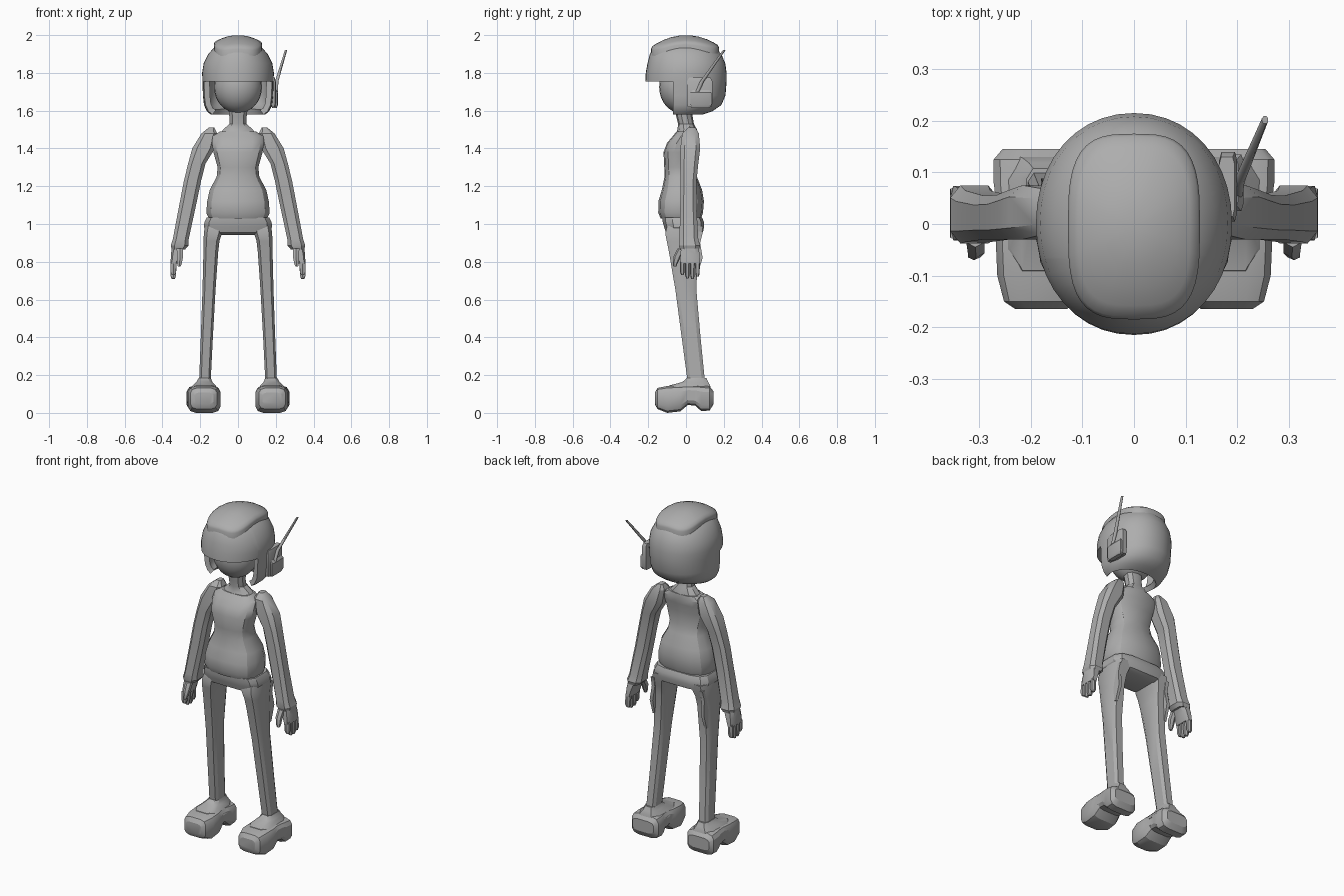
import bpy, bmesh, math
from mathutils import Matrix

grey = bpy.data.materials.new("plain grey")
grey.diffuse_color = (0.42, 0.42, 0.42, 1)


def ring_points(n, p, phase):
    """Unit superellipse, scaled to touch its bounding square."""
    pts = []
    for i in range(n):
        a = 2 * math.pi * (i + phase) / n
        pts.append([math.copysign(abs(f) ** (2 / p), f) if abs(f) > 1e-6 else 0
                    for f in (math.cos(a), math.sin(a))])
    mx, my = max(q[0] for q in pts), max(q[1] for q in pts)
    return [(u / mx, v / my) for u, v in pts]


def loft_bm(rows, n=8, p=3, phase=0.5, axis="Z", caps=(True, True), bm=None):
    """Rows are (position, a0, a1, b0, b1); a = x, b = y (axis Z) or z (axis Y)."""
    bm = bm or bmesh.new()
    unit, rings = ring_points(n, p, phase), []
    for t, a0, a1, b0, b1 in rows:
        ring = []
        for u, v in unit:
            a, b = (a0 + a1 + u * (a1 - a0)) / 2, (b0 + b1 + v * (b1 - b0)) / 2
            ring.append(bm.verts.new((a, b, t) if axis == "Z" else (a, t, b)))
        rings.append(ring)
    for r, s in zip(rings, rings[1:]):
        for i in range(n):
            j = (i + 1) % n
            bm.faces.new((r[i], r[j], s[j], s[i]))
    if caps[0]:
        bm.faces.new(rings[0][::-1])
    if caps[1]:
        bm.faces.new(rings[-1])
    return bm


def finish(bm, name, angle=30, mirror=False, thickness=0):
    """Make the object, bake its modifiers and mark sharp edges by angle."""
    bmesh.ops.recalc_face_normals(bm, faces=bm.faces[:])
    mesh = bpy.data.meshes.new(name)
    bm.to_mesh(mesh)
    bm.free()
    ob = bpy.data.objects.new(name, mesh)
    bpy.context.scene.collection.objects.link(ob)
    if thickness:
        m = ob.modifiers.new("shell", "SOLIDIFY")
        m.thickness, m.offset = thickness, -1
    if mirror:
        ob.modifiers.new("mirror", "MIRROR")
    deps = bpy.context.evaluated_depsgraph_get()
    baked = bpy.data.meshes.new_from_object(ob.evaluated_get(deps))
    ob.modifiers.clear()
    ob.data = baked
    bm = bmesh.new()
    bm.from_mesh(baked)
    for f in bm.faces:
        f.smooth = True
    for e in bm.edges:
        e.smooth = len(e.link_faces) == 2 and e.calc_face_angle(0) < math.radians(angle)
    bm.to_mesh(baked)
    bm.free()
    baked.materials.clear()
    baked.materials.append(grey)
    return ob


def sym(rows):
    """Rows (z, half width, y0, y1) centred on x = 0."""
    return [(z, -w, w, y0, y1) for z, w, y0, y1 in rows]


# Helmet shell with the face opening cut away
helmet = loft_bm(sym([
    (1.58, .145, -.14, .09), (1.597, .165, -.17, .14), (1.63, .18, -.2, .187),
    (1.68, .186, -.212, .209), (1.755, .188, -.215, .215), (1.80, .19, -.213, .215),
    (1.85, .182, -.204, .208), (1.90, .157, -.191, .187), (1.935, .126, -.168, .155),
    (1.96, .085, -.115, .105), (1.975, .03, -.04, .04)]),
    n=40, p=2.1, phase=0, caps=(False, True))
for co, no in (((0, 0, 1.755), (0, 0, 1)), ((0, -.068, 0), (0, 1, 0))):
    bmesh.ops.bisect_plane(helmet, geom=helmet.verts[:] + helmet.edges[:] + helmet.faces[:],
                           plane_co=co, plane_no=no, dist=1e-4)
opening = [f for f in helmet.faces
           if f.calc_center_median().z < 1.755 and f.calc_center_median().y < -.068]
bmesh.ops.delete(helmet, geom=opening, context="FACES")
finish(helmet, "helmet", 40, thickness=.03)

# Raised crown panel draped over the helmet
crown = bmesh.new()
outline = ring_points(40, 3.2, 0)
rings = []
for k, drop in ((.15, 0), (.4, 0), (.65, 0), (.85, 0), (.97, .002), (1, .012), (1, .05)):
    ring = []
    for u, v in outline:
        x, y = .128 * k * u, -.005 + .18 * k * v
        ring.append(crown.verts.new((x, y, 2 - 2.3 * x * x - 1.8 * y * y - drop)))
    rings.append(ring)
crown.faces.new(rings[0])
for r, s in zip(rings, rings[1:]):
    for i in range(40):
        j = (i + 1) % 40
        crown.faces.new((r[i], s[i], s[j], r[j]))
finish(crown, "helmet_crown", 50)

# Face
face = bmesh.new()
bmesh.ops.create_uvsphere(face, u_segments=24, v_segments=16, radius=1,
                          matrix=Matrix.Translation((0, -.025, 1.725))
                          @ Matrix.Diagonal((.127, .117, .138, 1)))
finish(face, "face", 60)

# Ear unit and antenna, on one side only
ear = loft_bm([(1.62, .165, .198, .01, .135), (1.64, .165, .2, .005, .14),
               (1.755, .165, .2, .005, .14), (1.775, .165, .195, .015, .13)], p=6)
loft_bm([(1.615, .18, .205, .03, .125), (1.63, .18, .212, .025, .135),
         (1.695, .18, .212, .025, .135), (1.71, .18, .202, .035, .125)], p=6, bm=ear)
finish(ear, "ear_unit")
antenna = loft_bm([(z, x - r, x + r, y - r * 1.2, y + r * 1.2) for z, x, y, r in
                   ((1.70, .203, .06, .008), (1.755, .205, .085, .009),
                    (1.92, .254, .202, .006))], p=2)
finish(antenna, "antenna", 50)

# Neck flaring into the collar
finish(loft_bm(sym([(1.46, .11, -.06, .06), (1.50, .078, -.045, .058),
                    (1.53, .046, -.042, .042), (1.57, .046, -.052, .035),
                    (1.64, .055, -.055, .03)]), n=10, p=2.2), "neck")

# Torso
finish(loft_bm(sym([
    (1.03, .155, -.135, .08), (1.06, .168, -.147, .09), (1.12, .163, -.146, .095),
    (1.18, .15, -.128, .085), (1.25, .113, -.114, .058), (1.30, .108, -.115, .045),
    (1.38, .13, -.119, .047), (1.43, .138, -.10, .057), (1.465, .135, -.07, .062),
    (1.49, .095, -.05, .06)]), n=14, p=2.8), "torso")

# Hips
finish(loft_bm(sym([(1.035, .165, -.125, .085), (1.01, .178, -.123, .095),
                    (.985, .18, -.116, .096), (.955, .165, -.107, .09),
                    (.943, .11, -.08, .07)]), n=12, p=4), "hips")

# Legs, with the thin ragged flaps behind the thighs
finish(loft_bm([(.99, .075, .175, -.10, .09), (.95, .085, .181, -.11, .085),
                (.91, .098, .182, -.102, .072), (.85, .105, .183, -.09, .062),
                (.65, .119, .188, -.056, .055), (.40, .133, .197, -.023, .077),
                (.14, .146, .207, .012, .103)], p=4), "legs", mirror=True)
finish(loft_bm([(.96, .15, .172, .03, .09), (.90, .155, .175, .03, .075),
                (.82, .16, .18, .02, .088), (.73, .165, .18, .02, .06)],
               n=4, p=2), "thigh_flaps", mirror=True)

# Feet: shoe along y with an arch, and an ankle collar
foot = loft_bm([(-.165, .13, .23, .045, .108), (-.15, .11, .252, .02, .132),
                (-.10, .092, .265, 0, .142), (-.03, .094, .268, .008, .145),
                (.01, .103, .264, .042, .145), (.05, .10, .268, .038, .145),
                (.08, .093, .272, .01, .145), (.125, .096, .272, .012, .14),
                (.145, .115, .255, .045, .115)], n=12, p=4, axis="Y")
loft_bm([(.11, .10, .262, -.10, .135), (.145, .118, .24, -.09, .128),
         (.163, .135, .22, -.02, .118), (.185, .144, .208, .005, .108)],
        p=3.5, bm=foot)
finish(foot, "feet", mirror=True)

# Arms with flared cuffs
finish(loft_bm([(1.51, .125, .155, .01, .05), (1.48, .11, .193, -.02, .068),
                (1.40, .122, .242, -.03, .075), (1.32, .172, .264, -.03, .065),
                (1.23, .195, .286, -.03, .056), (1.10, .222, .311, -.03, .055),
                (.92, .261, .345, -.035, .065), (.885, .263, .356, -.038, .075),
                (.865, .28, .35, -.03, .068)], p=3.2), "arms", mirror=True)

# Hands: palm, four fingers and thumb
hand = loft_bm([(.88, .285, .35, -.025, .065), (.84, .303, .355, -.03, .072),
                (.79, .322, .357, -.032, .074)], p=3.5)
for i, tip in enumerate((.73, .712, .71, .722)):
    y = -.032 + i * .0268
    loft_bm([(.80, .325, .356, y, y + .025), (tip + .015, .328, .357, y + .001, y + .024),
             (tip, .334, .352, y + .006, y + .019)], n=6, p=2.5, bm=hand)
loft_bm([(.87, .29, .325, -.045, .0), (.83, .29, .322, -.065, -.025),
         (.79, .298, .322, -.07, -.045), (.775, .304, .318, -.067, -.052)],
        n=6, p=2.5, bm=hand)
finish(hand, "hands", mirror=True)
